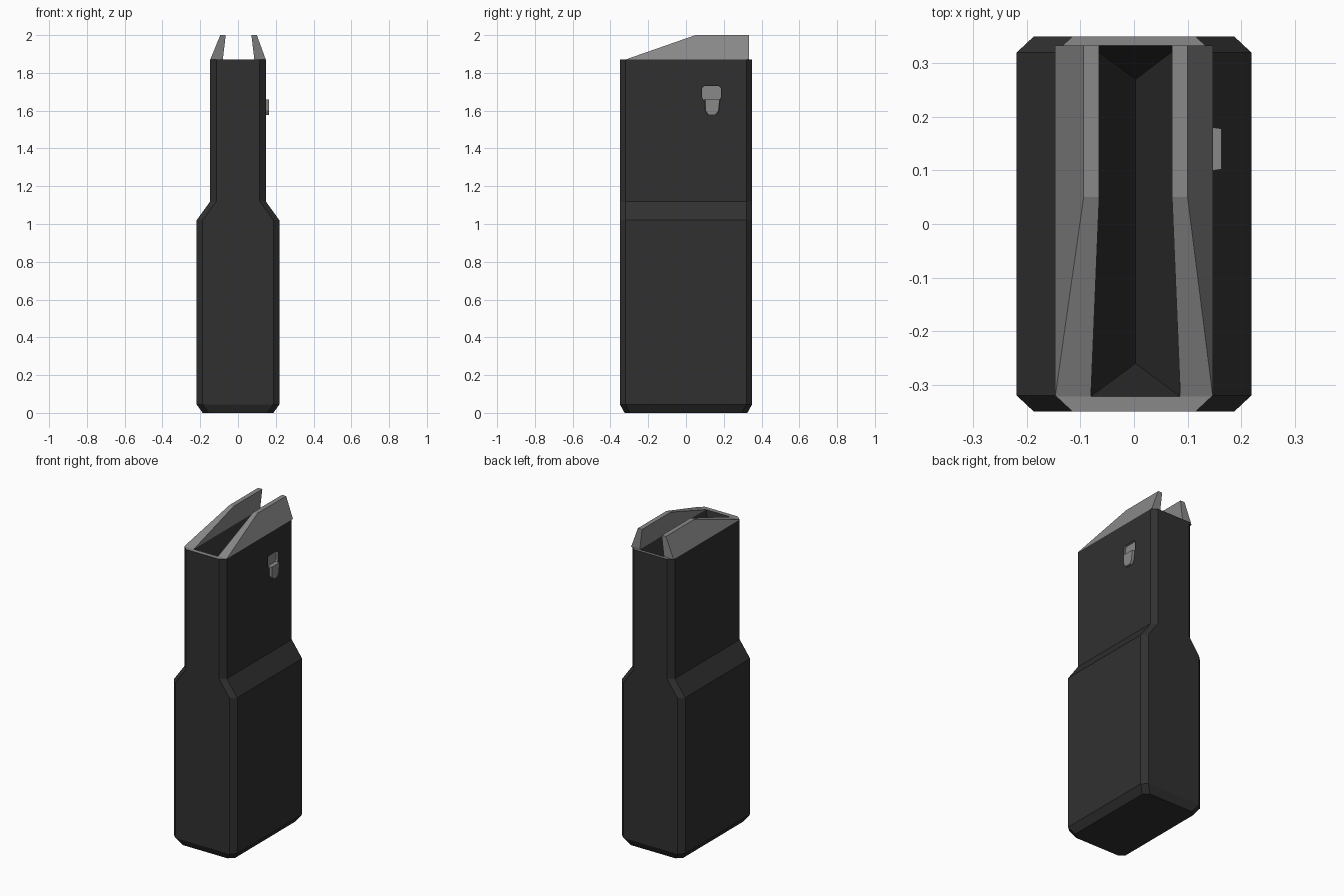
import bpy, bmesh

if "Cube" in bpy.data.objects:
    bpy.data.objects.remove(bpy.data.objects["Cube"])


def material(name, value):
    m = bpy.data.materials.new(name)
    m.diffuse_color = (value, value, value, 1)
    m.use_nodes = True
    m.node_tree.nodes["Principled BSDF"].inputs["Base Color"].default_value = m.diffuse_color
    return m


black = material("black shell", 0.03)
grey = material("grey metal", 0.25)


def finish(bm, name, mats):
    bmesh.ops.recalc_face_normals(bm, faces=bm.faces)
    me = bpy.data.meshes.new(name)
    bm.to_mesh(me)
    bm.free()
    ob = bpy.data.objects.new(name, me)
    for m in mats:
        me.materials.append(m)
    bpy.context.collection.objects.link(ob)
    return ob


def hull(name, points, mat):
    """Convex solid around a few points."""
    bm = bmesh.new()
    for p in points:
        bm.verts.new(p)
    bmesh.ops.convex_hull(bm, input=bm.verts)
    bmesh.ops.dissolve_limit(bm, angle_limit=0.01, verts=bm.verts, edges=bm.edges)
    return finish(bm, name, [mat])


def prism(name, outline, x0, x1, mat, inset=0.0):
    """(y, z) outline extruded along x, outer end narrowed in y by inset."""
    cy = sum(p[0] for p in outline) / len(outline)
    pts = [(x0, y, z) for y, z in outline]
    pts += [(x1, y + (inset if y < cy else -inset), z) for y, z in outline]
    return hull(name, pts, mat)


# Shell: chamfered rectangle lofted through five heights
def ring(hx, hy, z, cx=0.032, cy=0.03):
    return [(hx, -hy + cy, z), (hx, hy - cy, z), (hx - cx, hy, z), (-hx + cx, hy, z),
            (-hx, hy - cy, z), (-hx, -hy + cy, z), (-hx + cx, -hy, z), (hx - cx, -hy, z)]


bm = bmesh.new()
sections = [(0.187, 0.325, 0), (0.219, 0.35, 0.045), (0.219, 0.35, 1.02),
            (0.147, 0.35, 1.12), (0.147, 0.35, 1.87)]
rings = [[bm.verts.new(p) for p in ring(*s)] for s in sections]
for a, b in zip(rings, rings[1:]):
    for i in range(8):
        j = (i + 1) % 8
        bm.faces.new((a[i], a[j], b[j], b[i]))
bm.faces.new(rings[0])
bm.faces.new(rings[-1]).material_index = 1      # grey rim
shell = finish(bm, "shell", [black, grey])

# Cutters: mouth with a valley floor, and the recess above the catch
x0, x1, y0, y1 = -0.081, 0.086, -0.322, 0.333
mouth = [(x, y, z) for x in (x0, x1) for y in (y0, y1) for z in (1.87, 1.95)]
mouth += [(0.003, -0.26, 1.62), (0.003, 0.27, 1.62)]
recess = [(0.085, 1.72), (0.095, 1.73), (0.175, 1.73), (0.185, 1.72),
          (0.185, 1.67), (0.172, 1.65), (0.098, 1.65), (0.085, 1.67)]
cutters = [hull("mouth_cutter", mouth, black),
           prism("recess_cutter", recess, 0.133, 0.2, grey)]
bpy.context.view_layer.objects.active = shell
for c in cutters:
    c.hide_render = True
    mod = shell.modifiers.new("cut", 'BOOLEAN')
    mod.object = c
    mod.operation = 'DIFFERENCE'
    mod.solver = 'EXACT'
    mod.material_mode = 'TRANSFER'
    bpy.ops.object.modifier_apply(modifier=mod.name)
for c in cutters:
    bpy.data.objects.remove(c)

# Feed lips: sloped wedges leaning inward
for side, name in ((-1, "left_lip"), (1, "right_lip")):
    shift = 0.003
    out_b, in_b = side * 0.147, side * 0.0835 + shift
    out_t, in_t = side * 0.097 + shift, side * 0.068 + shift
    pts = [(x, y, 1.87) for x in (out_b, in_b) for y in (-0.322, 0.333)]
    pts += [(x, y, 2.0) for x in (out_t, in_t) for y in (0.05, 0.333)]
    hull(name, pts, grey)

# Catch: small raised tab with a clipped lower end
tab = [(0.098, 1.66), (0.182, 1.66), (0.176, 1.60), (0.16, 1.578), (0.115, 1.578), (0.1, 1.60)]
prism("catch_tab", tab, 0.135, 0.163, grey, 0.004)
